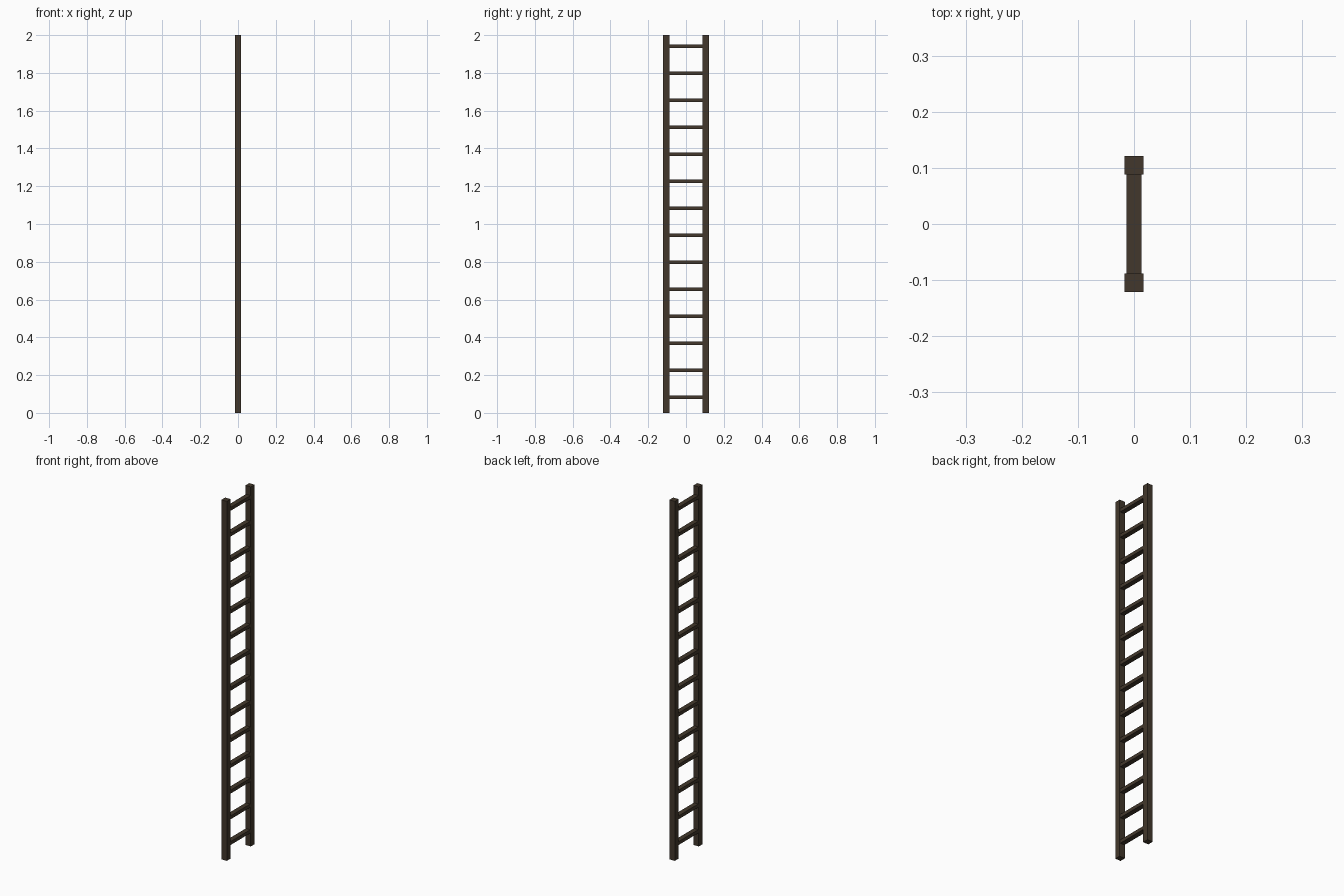
import bpy

cube = bpy.data.objects.get("Cube")
if cube:
    bpy.data.objects.remove(cube, do_unlink=True)

# Dark wood
wood = bpy.data.materials.new("dark_wood")
wood.use_nodes = True
colour = (0.055, 0.039, 0.025, 1)
wood.diffuse_color = colour
bsdf = wood.node_tree.nodes["Principled BSDF"]
bsdf.inputs["Base Color"].default_value = colour
bsdf.inputs["Roughness"].default_value = 0.9

HEIGHT = 2.0
POST = 0.033
POST_Y = 0.105
RUNGS = 14
FIRST, LAST = 0.083, 1.942


def box(name, size, centre):
    bpy.ops.mesh.primitive_cube_add(size=1, location=centre)
    obj = bpy.context.object
    obj.name = name
    obj.scale = size
    bpy.ops.object.transform_apply(location=False, rotation=False, scale=True)
    obj.data.materials.append(wood)
    return obj


# Two upright side rails
for name, side in (("front_rail", -1), ("back_rail", 1)):
    box(name, (POST, POST, HEIGHT), (0, side * POST_Y, HEIGHT / 2))

# Evenly spaced rungs, let slightly into the rails
step = (LAST - FIRST) / (RUNGS - 1)
for i in range(RUNGS):
    box(f"rung_{i + 1}", (0.027, 2 * POST_Y - POST + 0.01, 0.019), (0, 0, FIRST + i * step))
